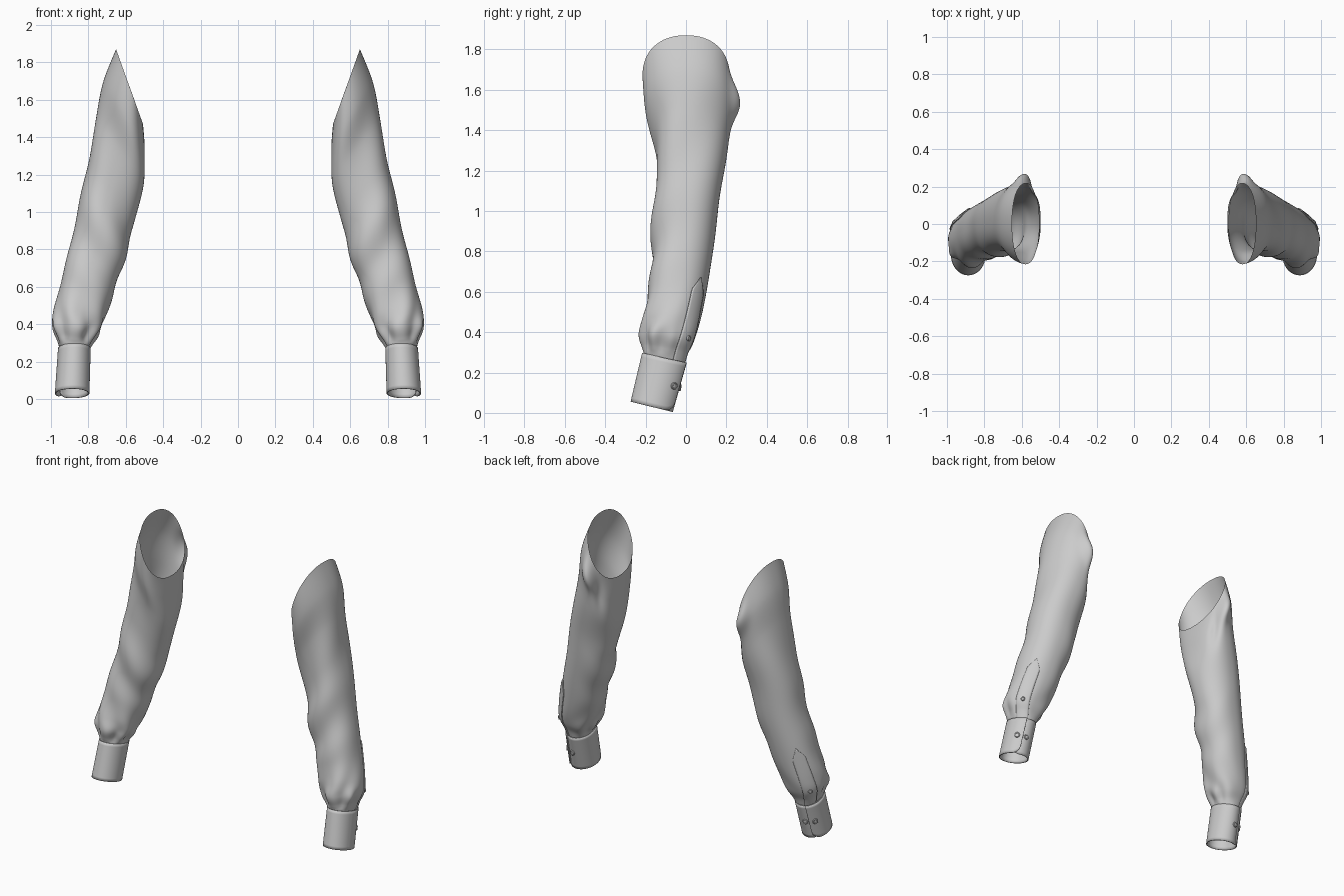
import bpy, math
from math import sin, cos, pi, exp, radians
from mathutils import Vector

if "Cube" in bpy.data.objects:
    bpy.data.objects.remove(bpy.data.objects["Cube"])

# Sleeve sections, shoulder to wrist:
# outer x, outer z, inner x, inner z, front y, back y, front-up tilt
RINGS = [
    (.652, 1.87, .508, 1.47, -.215, .215, 0),
    (.717, 1.70, .497, 1.33, -.200, .225, 0),
    (.757, 1.50, .503, 1.16, -.158, .202, 0),
    (.802, 1.28, .552, .98, -.147, .175, 0),
    (.850, 1.05, .583, .83, -.163, .153, 0),
    (.898, .82, .632, .67, -.175, .125, 0),
    (.945, .63, .675, .53, -.188, .095, .01),
    (.982, .48, .715, .42, -.212, .065, .015),
    (.992, .39, .745, .35, -.222, .040, .02),
    (.967, .32, .778, .30, -.212, .010, .02),
    (.951, .27, .795, .26, -.208, -.006, .02),
]
LAST = len(RINGS) - 1


def ring_at(t):
    """Smooth interpolation between the sleeve sections."""
    i = min(int(t), LAST - 1)
    f = t - i
    a, b, c, d = (RINGS[max(0, min(LAST, i + k))] for k in (-1, 0, 1, 2))
    return [q + .5 * f * (r - p + f * (2 * p - 5 * q + 4 * r - s + f * (3 * (q - r) + s - p)))
            for p, q, r, s in zip(a, b, c, d)]


def bell(x, centre, width):
    return exp(-((x - centre) / width) ** 2)


def around(angle, centre):
    return (angle - centre + pi) % (2 * pi) - pi


def power(v, e):
    return math.copysign(abs(v) ** e, v)


def folds(t, a):
    """Cloth folds: drag lines, elbow creases and gathers above the cuff."""
    w = .007 * sin(3 * a + 1.5 * t) * bell(t, 2.5, 1.4)
    front = .5 + .5 * cos(a + 1.9)
    w += .012 * front * sin(3.4 * (t - 3.6) + 1.6 * cos(a)) * bell(t, 4.6, 1.2)
    gather = .6 - .4 * sin(a + .3)
    w += .012 * gather * sin(7 * a + 1.2 * sin(2 * a)) * bell(t, 8.5, .9)
    w += .008 * gather * sin(5 * a + 2 * t) * bell(t, 7.2, 1.0)
    w += .045 * bell(t, .75, .45) * bell(around(a, pi / 2), .1, .3)
    w -= .020 * bell(t, 1.1, .6) * bell(around(a, pi / 2), .65, .25)
    w *= 1 - .85 * bell(around(a, radians(47)), 0, .45) * bell(t, 9, 3)
    return w * min(1, (LAST - t) / .7)


def sleeve_point(t, a, lift=0.0):
    ox, oz, ix, iz, yf, yb, tilt = ring_at(t)
    c, s = power(cos(a), .9), power(sin(a), .9)
    centre = Vector(((ox + ix) / 2, (yf + yb) / 2, (oz + iz) / 2))
    p = centre + Vector(((ox - ix) / 2 * c, (yb - yf) / 2 * s, (oz - iz) / 2 * c - tilt * s))
    out = Vector((cos(a), sin(a), .15 * cos(a)))
    return p + out.normalized() * (folds(t, a) + lift)


def cuff_point(v, a, lift=0.0):
    centre = Vector((.874, -.107, .272)).lerp(Vector((.886, -.170, .030)), v)
    rx, ry = .083 + .005 * v + lift, .107 - .006 * v + lift
    return centre + Vector((rx * cos(a), ry * sin(a), -.025 * sin(a)))


def make(name, verts, faces, thickness=0.0, angle=50):
    """Mesh object, mirrored to the other arm and smooth shaded."""
    mesh = bpy.data.meshes.new(name)
    mesh.from_pydata([tuple(v) for v in verts], [], faces)
    mesh.update()
    obj = bpy.data.objects.new(name, mesh)
    bpy.context.collection.objects.link(obj)
    bpy.ops.object.select_all(action='DESELECT')
    obj.select_set(True)
    bpy.context.view_layer.objects.active = obj
    bpy.ops.object.shade_smooth_by_angle(angle=radians(angle))
    if thickness:
        mod = obj.modifiers.new("thickness", 'SOLIDIFY')
        mod.thickness, mod.offset = thickness, 0
    obj.modifiers.new("other_arm", 'MIRROR').use_mirror_merge = False
    return obj


def grid_faces(rows, cols, closed):
    span = cols if closed else cols - 1
    return [(r * cols + c, (r + 1) * cols + c, (r + 1) * cols + (c + 1) % cols, r * cols + (c + 1) % cols)
            for r in range(rows - 1) for c in range(span)]


# Sleeve tube with open armhole
rows, cols = 121, 112
make("sleeve", [sleeve_point(LAST * r / (rows - 1), 2 * pi * c / cols)
                for r in range(rows) for c in range(cols)], grid_faces(rows, cols, True), angle=80)

# Cuff band: wraps once, overlaps itself, rounded lower corners
rows, cols = 13, 161
start, end, corner = radians(38), radians(360 + 66), .05
verts = []
for r in range(rows):
    for c in range(cols):
        u = c / (cols - 1)
        a = start + (end - start) * u
        d = min(u, 1 - u) * (end - start) * .095
        cut = corner - math.sqrt(max(0, corner ** 2 - (corner - d) ** 2)) if d < corner else 0
        lap = .010 * max(0, (u - .8) / .2)
        verts.append(cuff_point(r / (rows - 1) * (1 - cut / .25), a, lap))
make("cuff", verts, grid_faces(rows, cols, False), .007)

# Placket strip with pointed top
rows, cols = 50, 9
verts = []
for r in range(rows):
    s = r / (rows - 1)
    half = (.29 + .15 * s) * min(1, .03 + s / .09)
    for c in range(cols):
        verts.append(sleeve_point(5.65 + 4.3 * s, radians(47) + half * (2 * c / (cols - 1) - 1), .004))
make("sleeve_placket", verts, grid_faces(rows, cols, False), .006)


def button(name, p, normal, radius=.018):
    """Turned disc with a raised rim."""
    n = normal.normalized()
    x = n.orthogonal().normalized()
    y = n.cross(x)
    profile = [(1, -.004), (1, .002), (.85, .005), (.65, .005), (.55, .003), (.02, .003)]
    seg = 20
    verts = [p + (x * cos(2 * pi * i / seg) + y * sin(2 * pi * i / seg)) * radius * k + n * h
             for k, h in profile for i in range(seg)]
    make(name, verts, grid_faces(len(profile), seg, True), angle=40)


# Buttons: two on the cuff, one on the placket
for i, deg in enumerate((44, 82)):
    a = radians(deg)
    button(f"cuff_button_{i + 1}", cuff_point(.5, a, .012 if i == 0 else .005),
           Vector((cos(a) / .085, sin(a) / .104, -1)))
a = radians(47)
button("placket_button", sleeve_point(8.0, a, .008), Vector((cos(a), sin(a), -.1)), .014)
